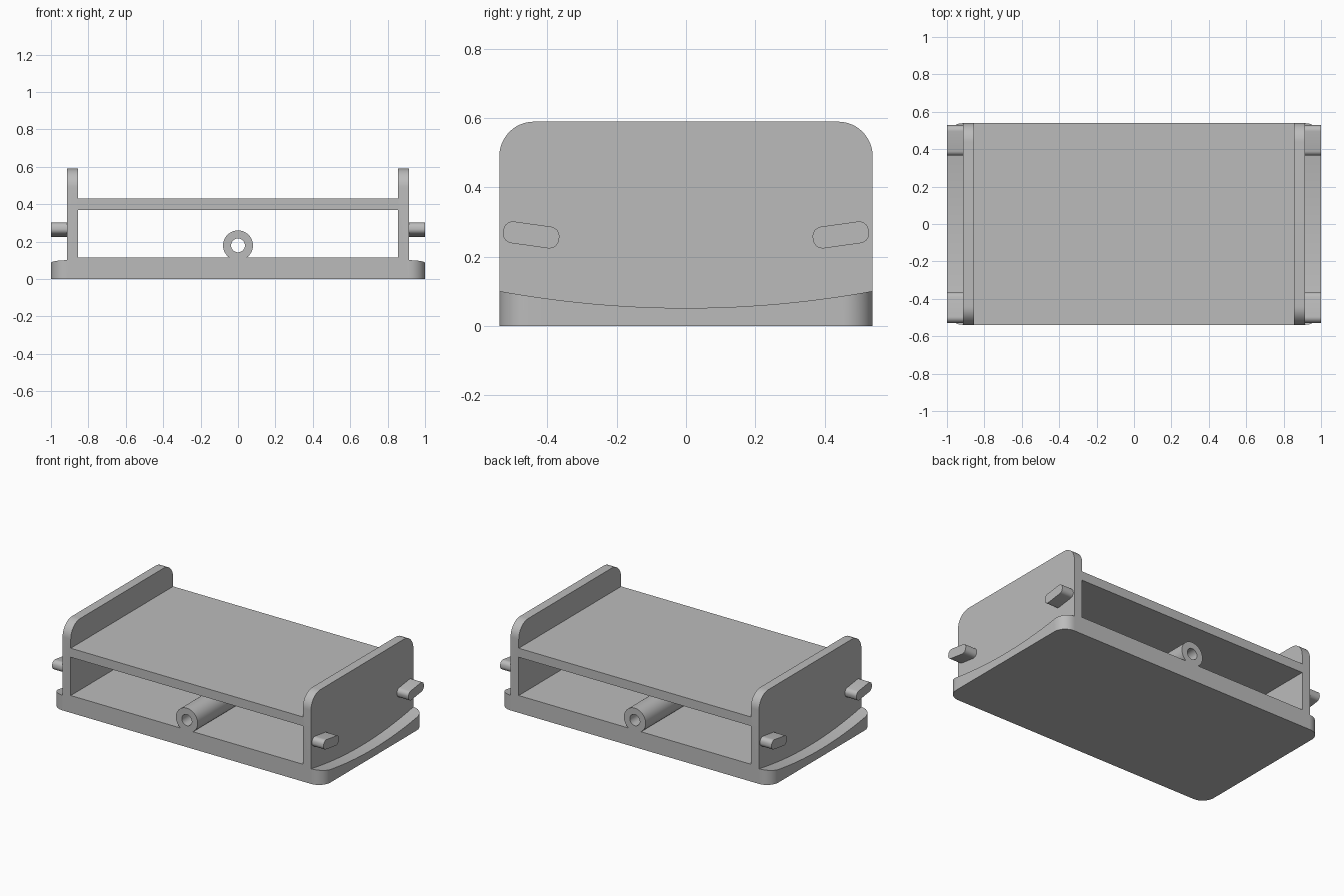
import bpy, bmesh, math
from math import sin, cos, pi, sqrt, radians

if "Cube" in bpy.data.objects:
    bpy.data.objects.remove(bpy.data.objects["Cube"])

L = 0.539          # half depth in y
WO, WI = 0.915, 0.855  # outer / inner wall faces in x

grey = bpy.data.materials.new("plain grey")
grey.diffuse_color = (0.5, 0.5, 0.5, 1)
grey.use_nodes = True
grey.node_tree.nodes["Principled BSDF"].inputs["Base Color"].default_value = grey.diffuse_color


def finish(name, bm):
    bmesh.ops.recalc_face_normals(bm, faces=bm.faces)
    me = bpy.data.meshes.new(name)
    bm.to_mesh(me)
    bm.free()
    me.materials.append(grey)
    ob = bpy.data.objects.new(name, me)
    bpy.context.collection.objects.link(ob)
    return ob


def prism(name, pts, axis, lo, hi):
    """Extrude a 2D outline along x (pts are y,z) or y (pts are x,z)."""
    place = {"x": lambda p, t: (t, p[0], p[1]), "y": lambda p, t: (p[0], t, p[1])}[axis]
    bm = bmesh.new()
    a = [bm.verts.new(place(p, lo)) for p in pts]
    b = [bm.verts.new(place(p, hi)) for p in pts]
    bm.faces.new(a)
    bm.faces.new(b[::-1])
    for i in range(len(pts)):
        j = (i + 1) % len(pts)
        bm.faces.new((a[i], a[j], b[j], b[i]))
    return finish(name, bm)


def arc(cx, cy, r, a0, a1, n):
    return [(cx + r * cos(radians(a0 + (a1 - a0) * i / n)),
             cy + r * sin(radians(a0 + (a1 - a0) * i / n))) for i in range(n + 1)]


def smooth(ob):
    bpy.ops.object.select_all(action="DESELECT")
    ob.select_set(True)
    bpy.context.view_layer.objects.active = ob
    bpy.ops.object.shade_smooth_by_angle(angle=radians(30))


def cut(ob, cutter):
    bpy.context.view_layer.objects.active = ob
    m = ob.modifiers.new("cut", "BOOLEAN")
    m.operation, m.solver, m.object = "DIFFERENCE", "EXACT", cutter
    bpy.ops.object.modifier_apply(modifier=m.name)
    bpy.data.objects.remove(cutter)


# Body: side wall outline with rounded top corners, across the full width
R = 0.1
outline = ([(-L, 0), (L, 0)] + arc(L - R, 0.59 - R, R, 0, 90, 12)
           + arc(-L + R, 0.59 - R, R, 90, 180, 12))
body = prism("tray_body", outline, "x", -WO, WO)

# Open space above the shelf
cut(body, prism("upper_cutter", [(-WI, 0.43), (WI, 0.43), (WI, 1), (-WI, 1)], "y", -1, 1))

# Tunnel under the shelf, going round the tube on the floor
floor, tz, tr = 0.115, 0.18, 0.08
a = math.degrees(math.asin((floor - tz) / tr))
tunnel = ([(-WI, floor)] + arc(0, tz, tr, 180 - a, a, 48)
          + [(WI, floor), (WI, 0.37), (-WI, 0.37)])
cut(body, prism("tunnel_cutter", tunnel, "y", -1, 1))

# Bore of the tube
cut(body, prism("bore_cutter", arc(0, tz, 0.037, 0, 360, 40)[:-1], "y", -1, 1))
smooth(body)

# Side flanges: rounded plan corners and a dished top
r = 1 - WO
corner = [L - r + r * sin(pi / 2 * i / 12) for i in range(13)]
ys = [-y for y in reversed(corner)] + [(L - r) * i / 12 for i in range(-11, 12)] + corner
for s, side in ((-1, "left"), (1, "right")):
    bm = bmesh.new()
    rows = []
    for y in ys:
        d = max(0, abs(y) - (L - r))
        x = WO + max(sqrt(max(0, r * r - d * d)), 0.0002)
        z = 0.052 + 0.049 * (y / L) ** 2
        rows.append([bm.verts.new(c) for c in
                     ((s * WO, y, 0), (s * x, y, 0), (s * x, y, z), (s * WO, y, z))])
    for p, q in zip(rows, rows[1:]):
        for i in range(4):
            j = (i + 1) % 4
            bm.faces.new((p[i], p[j], q[j], q[i]))
    bm.faces.new(rows[0])
    bm.faces.new(rows[-1])
    smooth(finish(side + "_flange", bm))

# Tilted rounded pegs on the outside of the walls
w, h, pr, tilt = 0.163 / 2, 0.063 / 2, 0.028, radians(8)
shape = []
for k, (sx, sy) in enumerate(((1, 1), (-1, 1), (-1, -1), (1, -1))):
    shape += arc(sx * (w - pr), sy * (h - pr), pr, 90 * k, 90 * k + 90, 8)
for s, side in ((-1, "left"), (1, "right")):
    for e, end in ((-1, "front"), (1, "back")):
        pts = [(e * (0.447 + u * cos(tilt) - v * sin(tilt)),
                0.263 + u * sin(tilt) + v * cos(tilt)) for u, v in shape]
        smooth(prism(f"{side}_{end}_peg", pts, "x", *sorted((s * (WO - 0.01), s))))
